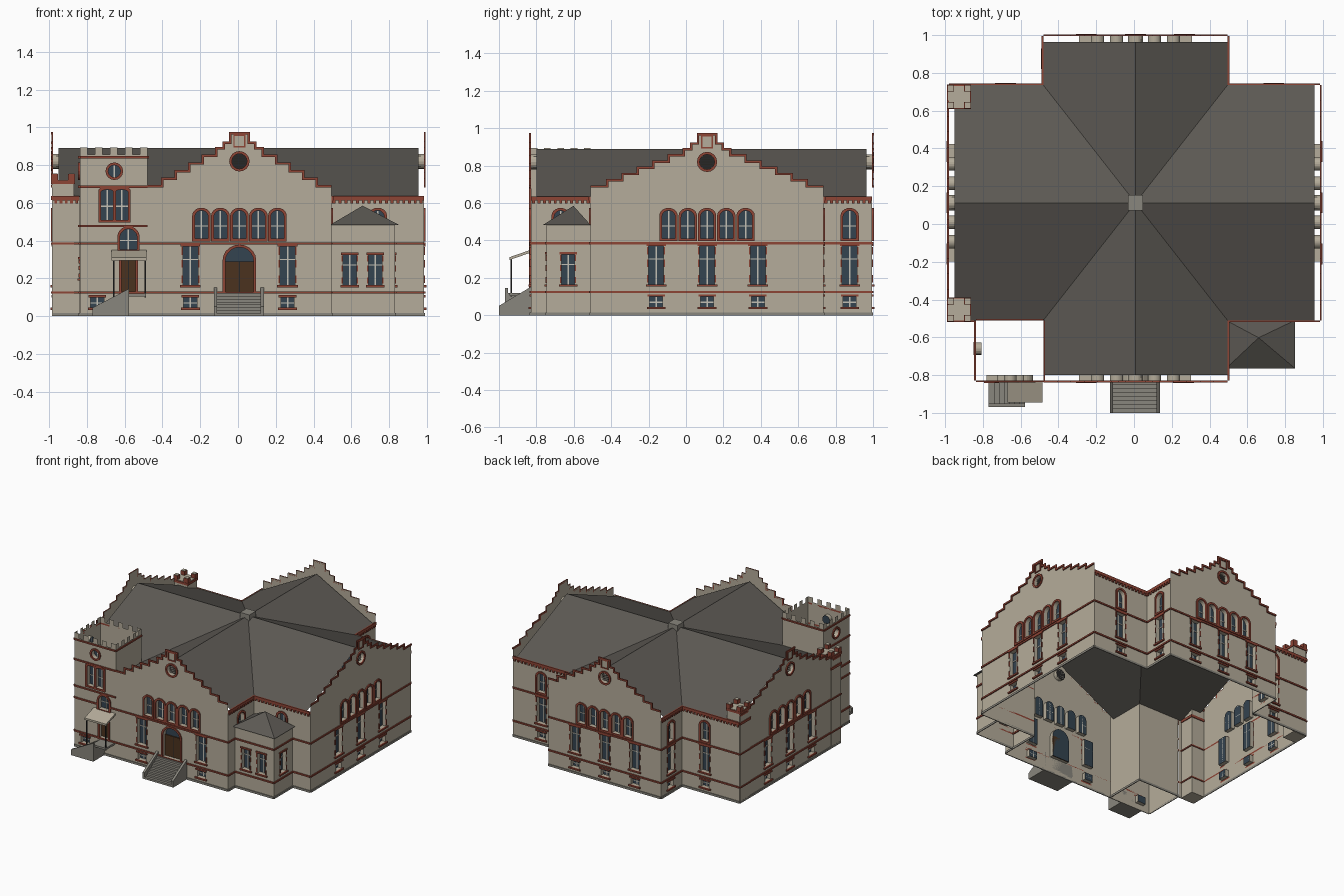
import bpy, bmesh
from math import sin, cos, pi
from mathutils import Vector

cube = bpy.data.objects.get("Cube")
if cube:
    bpy.data.objects.remove(cube)

COLOURS = {
    "stone": (0.46, 0.415, 0.325), "brick": (0.27, 0.058, 0.036), "slate": (0.108, 0.1, 0.088),
    "grey_stone": (0.25, 0.238, 0.205), "glass": (0.034, 0.056, 0.08), "wood": (0.07, 0.032, 0.013),
    "cream": (0.55, 0.53, 0.46), "dark_metal": (0.02, 0.02, 0.02),
}
NAMES = list(COLOURS)
MATS = []
for key, rgb in COLOURS.items():
    m = bpy.data.materials.new(key)
    m.use_nodes = True
    m.diffuse_color = (*rgb, 1)
    m.node_tree.nodes["Principled BSDF"].inputs["Base Color"].default_value = (*rgb, 1)
    MATS.append(m)


def frame(side, pos):
    """Map (along, up, outward) on a wall facing S, N, E or W into the world."""
    s = 1 if side in "NE" else -1
    if side in "NS":
        return lambda u, z, d: Vector((u, pos + s * d, z))
    return lambda u, z, d: Vector((pos + s * d, u, z))


class Part:
    def __init__(self, name):
        self.name, self.bm = name, bmesh.new()

    def face(self, pts, mat):
        f = self.bm.faces.new([self.bm.verts.new(p) for p in pts])
        f.material_index = NAMES.index(mat)

    def prism(self, P, loop, d0, d1, mat):
        rows = [[self.bm.verts.new(P(u, z, d)) for u, z in loop] for d in (d0, d1)]
        fs = [self.bm.faces.new(r) for r in rows]
        for i in range(len(loop)):
            fs.append(self.bm.faces.new((rows[0][i - 1], rows[0][i], rows[1][i], rows[1][i - 1])))
        for f in fs:
            f.material_index = NAMES.index(mat)

    def box(self, P, u0, u1, z0, z1, d0, d1, mat):
        self.prism(P, [(u0, z0), (u1, z0), (u1, z1), (u0, z1)], d0, d1, mat)

    def strip(self, P, a, da, b, db, mat):
        """Quads joining two matching loops."""
        for i in range(len(a)):
            self.face([P(*a[i - 1], da), P(*a[i], da), P(*b[i], db), P(*b[i - 1], db)], mat)

    def ring(self, P, loop, t, d, mat):
        us, zs = [p[0] for p in loop], [p[1] for p in loop]
        c, h = (min(us) + max(us)) / 2, (min(zs) + max(zs)) / 2
        ku, kz = 1 + 2 * t / (max(us) - min(us)), 1 + 2 * t / (max(zs) - min(zs))
        outer = [(c + (u - c) * ku, h + (z - h) * kz) for u, z in loop]
        self.strip(P, loop, d, outer, d, mat)
        self.strip(P, outer, d, outer, 0, mat)
        self.strip(P, loop, d, loop, 0, mat)

    def sheet(self, P, outline, holes, mat):
        edges = []
        for loop in [outline] + holes:
            vs = [self.bm.verts.new(P(u, z, 0)) for u, z in loop]
            edges += [self.bm.edges.new((vs[i - 1], vs[i])) for i in range(len(vs))]
        out = bmesh.ops.triangle_fill(self.bm, use_beauty=True, edges=edges,
                                      normal=P(0, 0, 1) - P(0, 0, 0))
        for g in out["geom"]:
            if isinstance(g, bmesh.types.BMFace):
                g.material_index = NAMES.index(mat)

    def done(self):
        bmesh.ops.recalc_face_normals(self.bm, faces=self.bm.faces[:])
        me = bpy.data.meshes.new(self.name)
        self.bm.to_mesh(me)
        self.bm.free()
        for m in MATS:
            me.materials.append(m)
        bpy.context.collection.objects.link(bpy.data.objects.new(self.name, me))


# Openings are (kind, centre, bottom, top, width)
def opening_loop(kind, c, z0, z1, w):
    r = w / 2
    if kind in ("round", "vent"):
        return [(c + r * cos(i * pi / 8), (z0 + z1) / 2 + r * sin(i * pi / 8)) for i in range(16)]
    if kind in ("rect", "low"):
        return [(c - r, z0), (c + r, z0), (c + r, z1), (c - r, z1)]
    rise = r * (0.4 if kind == "twin" else 1)
    arc = [(c + r * cos(i * pi / 10), z1 - rise + rise * sin(i * pi / 10)) for i in range(11)]
    return [(c - r, z0), (c + r, z0)] + arc


def fit_opening(part, P, o):
    kind, c, z0, z1, w = o
    loop, r, h = opening_loop(*o), w / 2, z1 - z0
    part.strip(P, loop, 0, loop, -0.03, "stone")
    part.face([P(u, z, -0.03) for u, z in loop], "dark_metal" if kind == "vent" else "glass")
    if kind in ("rect", "low"):
        part.box(P, c - r - 0.012, c + r + 0.012, z1, z1 + 0.012, 0, 0.008, "brick")
        part.box(P, c - r - 0.015, c + r + 0.015, z0 - 0.012, z0, 0, 0.012, "brick")
        if kind == "rect":
            for s in (-1, 1):
                for k in (0.15, 0.55, 0.88):
                    e = c + s * (r + 0.004)
                    part.box(P, e - 0.004, e + 0.004, z0 + (k - 0.1) * h, z0 + (k + 0.1) * h, 0, 0.006, "brick")
    else:
        part.ring(P, loop, 0.014, 0.009, "brick")
    if kind == "door":
        part.box(P, c - r, c + r, z0, z1 - r, -0.03, -0.022, "wood")
        part.box(P, c - 0.002, c + 0.002, z0, z1 - r, -0.022, -0.02, "dark_metal")
    elif kind == "vent":
        for k in range(1, 6):
            z = z0 + h * k / 6
            part.box(P, c - r * 0.75, c + r * 0.75, z - 0.002, z + 0.002, -0.03, -0.015, "grey_stone")
    else:
        part.box(P, c - 0.004, c + 0.004, z0, z1 - 0.002, -0.03, -0.025, "cream")
        if kind != "round":
            z = z0 + h * (0.66 if kind == "rect" else 0.45)
            part.box(P, c - r, c + r, z - 0.003, z + 0.003, -0.03, -0.025, "cream")


def wall(name, side, pos, u0, u1, top, openings=(), belts=(0.125, 0.385), cornice=False):
    """Wall sheet with openings, belts and plinth; top is a height or a list of points from u1 to u0."""
    P, part = frame(side, pos), Part(name)
    top = top if isinstance(top, list) else [(u1, top), (u0, top)]
    part.sheet(P, [(u0, 0), (u1, 0)] + top, [opening_loop(*o) for o in openings], "stone")
    part.box(P, u0, u1, 0, 0.016, 0, 0.006, "grey_stone")
    for o in openings:
        fit_opening(part, P, o)
    for z in belts:
        cuts = sorted((o[1] - o[4] / 2 - 0.01, o[1] + o[4] / 2 + 0.01) for o in openings if o[2] - 0.01 < z < o[3] + 0.01)
        a = u0
        for lo, hi in cuts + [(u1, u1)]:
            part.box(P, a, lo, z - 0.006, z + 0.006, 0, 0.008, "brick")
            a = hi
    if cornice:
        part.box(P, u0, u1, 0.613, 0.635, 0, 0.01, "brick")
        n = round((u1 - u0) / 0.03)
        for i in range(n):
            u = u0 + (i + 0.25) * (u1 - u0) / n
            part.box(P, u, u + 0.015, 0.597, 0.613, 0, 0.009, "brick")
    return P, part


# Cross-shaped hall: extents of the two arms
X0, X1, Y0, Y1 = -0.48, 0.495, -0.51, 0.735
W, E, S, N = -0.98, 0.985, -0.83, 0.995
CX, CY = (X0 + X1) / 2, (Y0 + Y1) / 2


def gable(name, side, pos, u0, u1, n, lower, extra=()):
    c, half = (u0 + u1) / 2, (u1 - u0) / 2
    levels = [(0.055, 0.975), (0.09, 0.925)]
    levels += [(0.13 + (half - 0.13) * i / n, 0.895 - 0.2 * i / n) for i in range(n + 1)]
    right, inner = [], 0
    for d, z in levels:
        right += [(inner, z), (d, z)]
        inner = d
    right = right[1:]
    top = [(c + d, z) for d, z in reversed(right)] + [(c - d, z) for d, z in right]
    ops = [("arch", c + k * 0.108 * half ** 0.1, 0.41, 0.56, 0.07) for k in range(-2, 3)]
    ops += [("rect", c + d, 0.165, 0.37, 0.08) for d in lower]
    ops += [("low", c + d, 0.045, 0.1, 0.07) for d in lower]
    ops += [("vent", c, 0.78, 0.86, 0.08)] + list(extra)
    P, part = wall(name, side, pos, u0, u1, top, ops)
    # Stepped brick coping and peak panel
    t = 0.013
    for (a, za), (b, zb) in zip(top, top[1:]):
        lo, hi = min(a, b), max(a, b)
        if za == zb:
            part.box(P, lo, hi, za - t, za, 0, 0.009, "brick")
        else:
            s = -1 if lo > c else 1
            e = sorted((lo, lo + s * t))
            part.box(P, e[0], e[1], min(za, zb) - t, max(za, zb), 0, 0.0085, "brick")
    part.ring(P, opening_loop("rect", c, 0.9, 0.955, 0.05), 0.007, 0.007, "brick")
    part.done()


gable("front_gable", "S", S, X0, X1, 5, (-0.26, 0.255), [("door", CX, 0.127, 0.365, 0.15)])
gable("back_gable", "N", N, X0, X1, 5, (-0.26, 0, 0.26))
gable("left_gable", "E", E, Y0, Y1, 6, (-0.272, 0, 0.272))
gable("right_gable", "W", W, Y0, Y1, 6, (-0.272, 0, 0.272))


# Re-entrant side walls
def bays(c, full=True):
    top = [("arch", c, 0.41, 0.56, 0.07)]
    return top + [("rect", c, 0.165, 0.37, 0.08), ("low", c, 0.045, 0.1, 0.07)] if full else top


for name, side, pos, a, b, ops in (
        ("back_arm_left_wall", "E", X1, Y1, N, bays(0.875)), ("back_arm_right_wall", "W", X0, Y1, N, bays(0.875)),
        ("left_arm_back_wall", "N", Y1, X1, E, bays(0.74)), ("right_arm_back_wall", "N", Y1, W, X0, bays(-0.68)),
        ("left_arm_front_wall", "S", Y0, X1, E, bays(0.74, False)),
        ("front_arm_left_wall", "E", X1, S, Y0, bays(-0.67, False)),
        ("right_arm_front_wall", "S", Y0, W, -0.84, [])):
    wall(name, side, pos, a, b, 0.635, ops, cornice=True)[1].done()

# Crossing roof: eight slopes meeting at the centre
roof = Part("main_roof")
hub = (CX, CY, 0.89)
for x, ex in ((X0, -0.95), (X1, 0.955)):
    for y, ey in ((Y0, -0.8), (Y1, 0.965)):
        roof.face([hub, (ex, CY, 0.89), (ex, y, 0.632), (x, y, 0.632)], "slate")
        roof.face([hub, (CX, ey, 0.89), (x, ey, 0.632), (x, y, 0.632)], "slate")
G = frame("N", 0)
roof.box(G, CX - 0.04, CX + 0.04, 0.86, 0.92, CY - 0.04, CY + 0.04, "grey_stone")
roof.done()


# Open battlemented tower
def battlement(u0, u1, z, h, n=5):
    k = (u1 - u0) / (2 * n - 1)
    pts = []
    for i in range(n):
        a = u1 - 2 * i * k
        pts += [(a, z), (a, z + h), (a - k, z + h), (a - k, z)]
    return pts[1:-1]


TX = -0.838
tower_bands = (0.125, 0.385, 0.478, 0.685, 0.842)
for name, side, pos, a, b, ops, belts in (
        ("tower_front", "S", S, TX, X0,
         [("twin", -0.692, 0.51, 0.67, 0.066), ("twin", -0.616, 0.51, 0.67, 0.066),
          ("round", -0.655, 0.735, 0.8, 0.065), ("arch", -0.58, 0.352, 0.462, 0.09),
          ("door", -0.58, 0.13, 0.335, 0.075), ("low", -0.745, 0.045, 0.1, 0.07)], tower_bands),
        ("tower_right", "W", TX, S, Y0,
         [("round", -0.66, 0.735, 0.8, 0.065), ("rect", -0.66, 0.2, 0.3, 0.04)], tower_bands),
        ("tower_left", "E", X0, S, Y0, [], (0.842,)), ("tower_back", "N", Y0, TX, X0, [], (0.842,))):
    wall(name, side, pos, a, b, battlement(a, b, 0.857, 0.036), ops, belts)[1].done()

# Corner turrets
for name, y0 in (("back_turret", 0.615), ("front_turret", -0.512)):
    t, x0, w = Part(name), -0.985, 0.117
    t.box(G, x0, x0 + w, 0, 0.715, y0, y0 + w, "stone")
    for z, h in ((0.12, 0.01), (0.38, 0.01), (0.615, 0.02), (0.7, 0.018)):
        t.box(G, x0 - 0.006, x0 + w + 0.006, z, z + h, y0 - 0.006, y0 + w + 0.006, "brick")
    t.box(G, x0, x0 + w, 0.718, 0.722, y0, y0 + w, "stone")
    for i in (0, 1):
        for j in (0, 1):
            a, b = x0 - 0.004 + i * 0.09, y0 - 0.004 + j * 0.09
            t.box(G, a, a + 0.035, 0.718, 0.753, b, b + 0.035, "brick")
            t.box(G, a + 0.003, a + 0.032, 0.753, 0.756, b + 0.003, b + 0.032, "stone")
    t.done()

# Low corner annex with a hipped roof
wall("annex_front", "S", -0.745, X1, 0.832, 0.485,
     [("rect", x, 0.165, 0.325, 0.07) for x in (0.592, 0.727)])[1].done()
wall("annex_side", "E", 0.832, -0.745, Y0, 0.485, [("rect", -0.63, 0.165, 0.325, 0.07)])[1].done()
hip = Part("annex_roof")
base = [(0.487, -0.765, 0.483), (0.853, -0.765, 0.483), (0.853, Y0, 0.483), (0.487, Y0, 0.483)]
hip.face(base, "slate")
for i in range(4):
    hip.face([base[i - 1], base[i], (0.66, -0.602, 0.585)], "slate")
hip.done()


# Entrance stairs, extruded from a stepped profile
def stairs(name, side, a, b, height, n, d0, d1, cheeks, low, high):
    st, P = Part(name), frame(side, 0)
    pts = [(a, 0)]
    for i in range(n):
        z, u = height * (i + 1) / n, a + (b - a) * i / n
        pts += [(u, z), (a + (b - a) * (i + 1) / n, z)]
    st.prism(P, pts + [(b, 0)], d0, d1, "grey_stone")
    for c in cheeks:
        st.prism(P, [(a, 0), (a, low), (b, high), (b, 0)], c - 0.009, c + 0.009, "grey_stone")
    st.done()


stairs("front_stairs", "E", -1.0, S, 0.122, 8, -0.12, 0.13, (-0.119, 0.129), 0.05, 0.152)
stairs("porch_stairs", "N", -0.77, -0.578, 0.12, 7, -0.96, S, (-0.96,), 0.045, 0.145)

# Porch landing, posts and sloping canopy
porch = Part("porch")
porch.box(G, -0.578, -0.487, 0.105, 0.12, -0.945, S, "grey_stone")
for x in (-0.657, -0.492):
    porch.box(G, x - 0.004, x + 0.004, 0.1, 0.31, -0.939, -0.931, "dark_metal")
porch.prism(frame("E", 0), [(S, 0.35), (S, 0.335), (-0.945, 0.295), (-0.945, 0.31)], -0.67, -0.484, "stone")
porch.done()
